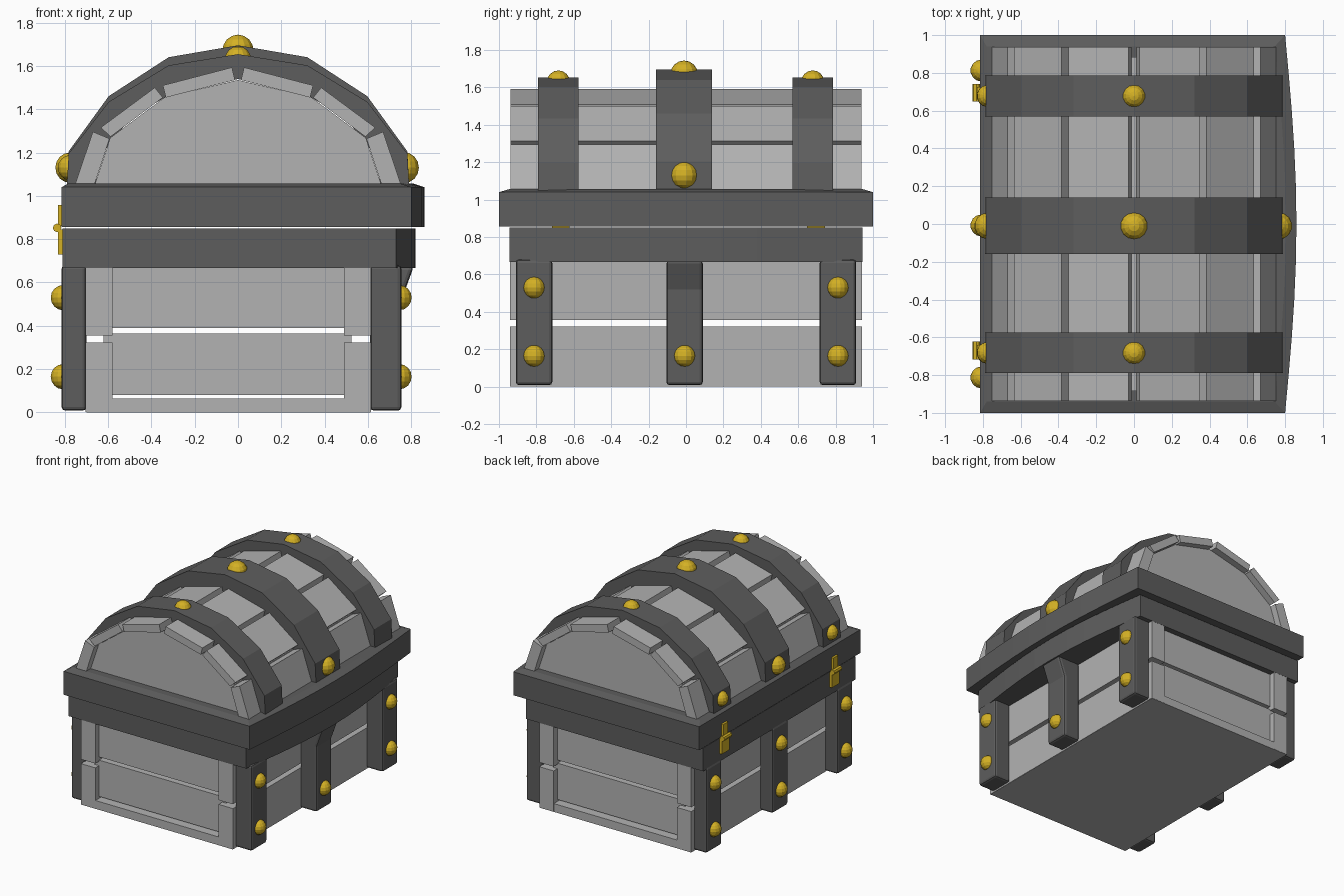
import bpy, bmesh, math
from mathutils import Vector

if "Cube" in bpy.data.objects:
    bpy.data.objects.remove(bpy.data.objects["Cube"])


def material(name, rgb):
    m = bpy.data.materials.new(name)
    m.diffuse_color = (*rgb, 1)
    m.use_nodes = True
    m.node_tree.nodes["Principled BSDF"].inputs["Base Color"].default_value = m.diffuse_color
    return m


WOOD = material("light grey wood", (0.45, 0.45, 0.45))
BAND = material("dark grey band", (0.11, 0.11, 0.11))
GOLD = material("gold metal", (0.66, 0.44, 0.018))


def finish(name, bm, mat, bevel=0):
    bmesh.ops.recalc_face_normals(bm, faces=bm.faces)
    me = bpy.data.meshes.new(name)
    bm.to_mesh(me)
    bm.free()
    ob = bpy.data.objects.new(name, me)
    bpy.context.collection.objects.link(ob)
    me.materials.append(mat)
    if bevel:
        mod = ob.modifiers.new("bevel", "BEVEL")
        mod.width, mod.segments = bevel, 2
    return ob


def loft(name, rings, mat, bevel=0):
    bm = bmesh.new()
    loops = [[bm.verts.new(p) for p in r] for r in rings]
    n = len(loops[0])
    for a, b in zip(loops, loops[1:]):
        for i in range(n):
            bm.faces.new((a[i], a[(i + 1) % n], b[(i + 1) % n], b[i]))
    bm.faces.new(loops[0])
    bm.faces.new(loops[-1])
    return finish(name, bm, mat, bevel)


def box(name, x0, x1, y0, y1, z0, z1, mat, bevel=0):
    base = [(x0, y0), (x1, y0), (x1, y1), (x0, y1)]
    return loft(name, [[(x, y, z) for x, y in base] for z in (z0, z1)], mat, bevel)


def profile(name, xz, y0, y1, mat, bevel=0):
    return loft(name, [[(x, y, z) for x, z in xz] for y in (y0, y1)], mat, bevel)


def rivet(name, x, y, z, r):
    bm = bmesh.new()
    bmesh.ops.create_uvsphere(bm, u_segments=14, v_segments=8, radius=r)
    bmesh.ops.translate(bm, verts=bm.verts, vec=Vector((x, y, z)))
    finish(name, bm, GOLD)


def bowed(back, corner, bulge, half, z):
    # outline with a front edge that bows towards +x
    ys = [-half + 2 * half * i / 10 for i in range(11)]
    front = [(corner + bulge * math.cos(math.pi / 2 * y / half), y, z) for y in ys]
    return [(back, half, z), (back, -half, z)] + front


# base slab and long side planks, with see-through gaps
box("base_slab", -0.70, 0.612, -0.94, 0.94, 0, 0.065, WOOD)
for side, x0, x1 in (("back", -0.705, -0.58), ("front", 0.49, 0.615)):
    box(side + "_lower_plank", x0, x1, -0.942, 0.942, 0.001, 0.322, WOOD)
    box(side + "_upper_plank", x0, x1, -0.942, 0.942, 0.356, 0.68, WOOD)

# recessed end planks
for side, s in (("right", -1), ("left", 1)):
    y0, y1 = sorted((s * 0.84, s * 0.895))
    box(side + "_end_lower_plank", -0.62, 0.525, y0, y1, 0.08, 0.365, WOOD)
    box(side + "_end_upper_plank", -0.62, 0.525, y0, y1, 0.39, 0.68, WOOD)

# vertical posts with rivets
for side, y0, y1 in (("right", -0.91, -0.715), ("middle", -0.105, 0.09), ("left", 0.715, 0.91)):
    yc = (y0 + y1) / 2
    box("back_post_" + side, -0.815, -0.70, y0, y1, 0.008, 0.68, BAND, 0.018)
    if side == "middle":
        pts = [(0.61, 0.008), (0.755, 0.008), (0.755, 0.52), (0.812, 0.675), (0.61, 0.675)]
        profile("front_post_middle", pts, y0, y1, BAND, 0.018)
    else:
        box("front_post_" + side, 0.61, 0.755, y0, y1, 0.008, 0.68, BAND, 0.018)
    for z in (0.165, 0.53):
        rivet("back_post_rivet", -0.808, yc, z, 0.058)
        if side != "middle" or z < 0.3:
            rivet("front_post_rivet", 0.745, yc, z, 0.058)

# lower and upper rims
loft("lower_rim", [bowed(-0.81, 0.73, 0.09, 0.943, z) for z in (0.667, 0.85)], BAND)
loft("upper_rim", [bowed(-0.815, 0.80, 0.06, 1.0, 0.856),
                   bowed(-0.815, 0.80, 0.06, 1.0, 1.04),
                   bowed(-0.78, 0.745, 0.06, 0.94, 1.058)], BAND)

# lid core and six curved planks
half = [(-0.665, 1.04), (-0.59, 1.268), (-0.34, 1.454), (0, 1.535)]
core = half + [(-x, z) for x, z in half[-2::-1]]
profile("lid_core", core, -0.885, 0.885, WOOD)
planks = [
    [(-0.755, 1.045), (-0.67, 1.296), (-0.593, 1.264), (-0.665, 1.045)],
    [(-0.634, 1.315), (-0.384, 1.50), (-0.347, 1.454), (-0.588, 1.273)],
    [(-0.347, 1.51), (-0.028, 1.593), (-0.014, 1.535), (-0.333, 1.454)],
]
for i, p in enumerate(planks):
    profile(f"lid_plank_back_{i}", p, -0.938, 0.938, WOOD)
    profile(f"lid_plank_front_{i}", [(-x, z) for x, z in p], -0.938, 0.938, WOOD)

# arched lid straps with rivets
arch = [(-0.79, 1.045), (-0.782, 1.205), (-0.597, 1.46), (-0.32, 1.64), (0, 1.695)]
arch += [(-x, z) for x, z in arch[-2::-1]]
for side, y0, y1, k, r in (("right", -0.79, -0.575, 0.937, 0.06),
                           ("middle", -0.16, 0.14, 1.0, 0.072),
                           ("left", 0.57, 0.785, 0.937, 0.06)):
    outer = [(x, 1.045 + (z - 1.045) * k) for x, z in arch]
    inner = [(x * 0.83, 1.045 + (z - 1.045) * 0.76) for x, z in arch]
    bm = bmesh.new()
    grid = [[bm.verts.new((x, y, z)) for x, z in pts]
            for pts, y in ((outer, y0), (outer, y1), (inner, y1), (inner, y0))]
    for j in range(4):
        a, b = grid[j], grid[(j + 1) % 4]
        for i in range(len(arch) - 1):
            bm.faces.new((a[i], a[i + 1], b[i + 1], b[i]))
    for i in (0, -1):
        bm.faces.new([g[i] for g in grid])
    finish("lid_strap_" + side, bm, BAND)
    yc = (y0 + y1) / 2
    rivet("lid_top_rivet_" + side, 0, yc, 1.045 + 0.65 * k - 0.025, r + 0.002)
    rivet("lid_back_rivet_" + side, -0.775, yc, 1.13, r - 0.002)
    if side == "middle":
        rivet("lid_front_rivet", 0.765, yc, 1.13, r)

# hinges on the back
for yc in (-0.67, 0.695):
    box("hinge_upper_plate", -0.832, -0.81, yc - 0.03, yc + 0.03, 0.86, 0.957, GOLD)
    box("hinge_lower_plate", -0.832, -0.805, yc - 0.047, yc + 0.047, 0.73, 0.845, GOLD)
    ring = [(-0.835 + 0.02 * math.cos(a), 0.852 + 0.02 * math.sin(a))
            for a in (i * math.pi / 4 for i in range(8))]
    profile("hinge_knuckle", ring, yc - 0.047, yc + 0.047, GOLD)
